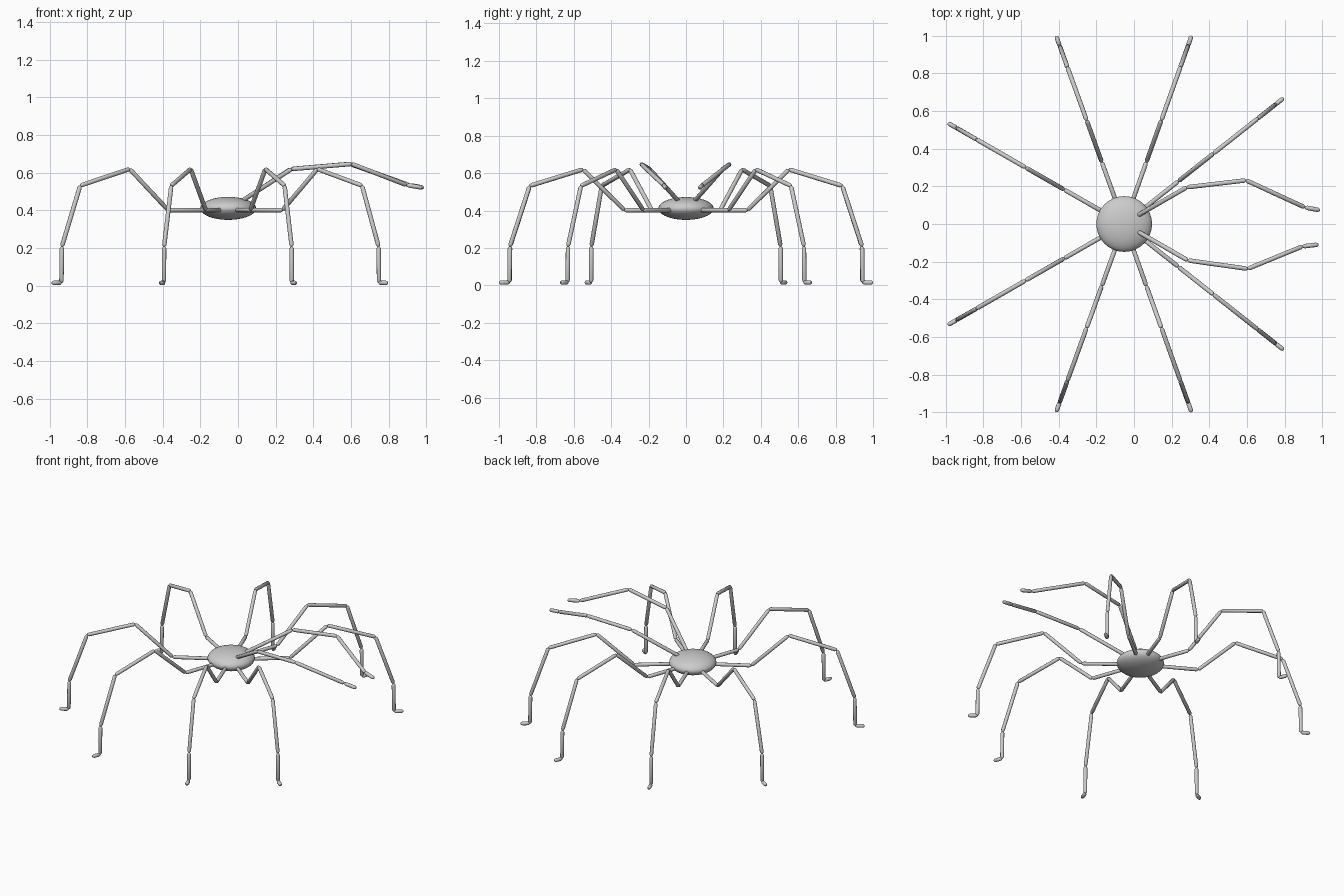
import bpy, math
from mathutils import Vector

if "Cube" in bpy.data.objects:
    bpy.data.objects.remove(bpy.data.objects["Cube"])

grey = bpy.data.materials.new("light grey")
grey.diffuse_color = (0.6, 0.6, 0.6, 1)
grey.use_nodes = True
grey.node_tree.nodes["Principled BSDF"].inputs["Base Color"].default_value = grey.diffuse_color

CENTRE_X = -0.052
RADIUS = 0.0118


def finish(ob, name):
    ob.name = name
    ob.data.materials.append(grey)
    return ob


def limb(name, points):
    """Chain of separate rods with tapered, rounded ends."""
    verts, faces = [], []
    n = 12
    for a, b in zip(points, points[1:]):
        a, b = Vector(a), Vector(b)
        axis = (b - a).normalized()
        length = (b - a).length
        turn = axis.to_track_quat('Z', 'Y')
        base = len(verts)
        # rod profile: (distance along, radius)
        rings = [(0, 0.004), (0.004, 0.0085), (0.012, RADIUS),
                 (length - 0.012, RADIUS), (length - 0.004, 0.0085), (length, 0.004)]
        for d, r in rings:
            for i in range(n):
                t = math.tau * i / n
                verts.append(a + turn @ Vector((r * math.cos(t), r * math.sin(t), d)))
        for k in range(len(rings) - 1):
            for i in range(n):
                j = (i + 1) % n
                p, q = base + k * n, base + (k + 1) * n
                faces.append((p + i, p + j, q + j, q + i))
        faces.append([base + i for i in reversed(range(n))])
        faces.append([base + (len(rings) - 1) * n + i for i in range(n)])
    mesh = bpy.data.meshes.new(name)
    mesh.from_pydata(verts, [], faces)
    ob = finish(bpy.data.objects.new(name, mesh), name)
    bpy.context.collection.objects.link(ob)
    for poly in mesh.polygons:
        poly.use_smooth = len(poly.vertices) == 4
    return ob


# flattened round body
bpy.ops.mesh.primitive_uv_sphere_add(segments=32, ring_count=24, radius=1,
                                     location=(CENTRE_X, 0, 0.411))
body = finish(bpy.context.object, "body")
body.scale = (0.148, 0.148, 0.061)
bpy.ops.object.shade_smooth()

# eight walking legs: (angle, extra reach), one shared radial profile
profile = [(0.10, 0.402), (0.35, 0.402), (0.585, 0.62), (0.888, 0.532),
           (1.0, 0.208), (1.003, 0.015), (1.062, 0.015)]
pairs = {"front": (38.3, 0.018), "mid_front": (70.3, 0),
         "mid_rear": (109.9, 0), "rear": (150.2, 0.018)}
for label, (angle, extra) in pairs.items():
    for side, sign in (("left", 1), ("right", -1)):
        t = math.radians(angle) * sign
        limb(f"{label}_leg_{side}",
             [(CENTRE_X + (r + extra) * math.cos(t), (r + extra) * math.sin(t), z)
              for r, z in profile])

# raised pair of feelers, slightly different in pose
limb("feeler_left", [(0.02, 0.045, 0.45), (0.28, 0.195, 0.62), (0.595, 0.232, 0.647),
                     (0.908, 0.088, 0.535), (0.988, 0.073, 0.521)])
limb("feeler_right", [(0.02, -0.04, 0.45), (0.285, -0.193, 0.62), (0.604, -0.238, 0.647),
                      (0.895, -0.119, 0.535), (0.98, -0.109, 0.521)])
